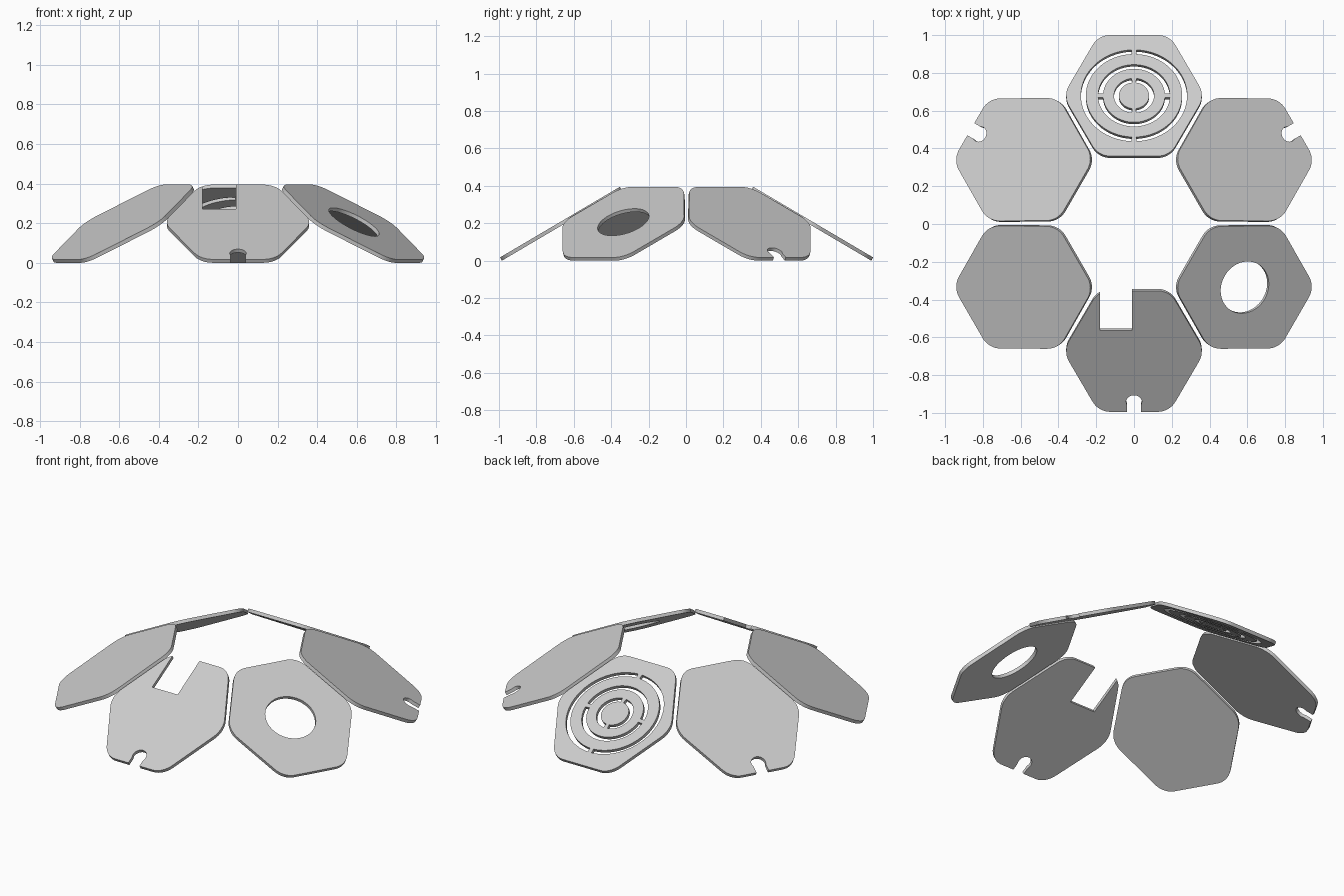
import bpy, bmesh
from math import sin, cos, pi, radians, sqrt
from mathutils import Matrix

if "Cube" in bpy.data.objects:
    bpy.data.objects.remove(bpy.data.objects["Cube"], do_unlink=True)

TILT = radians(30.5)
THICK = 0.02
HALF = 0.372            # half length along the slope
RADIUS = 0.376          # hexagon corner radius before rounding
ROUND = 0.11
RING = 0.677            # panel centre distance from the axis

grey = bpy.data.materials.new("light_grey")
grey.use_nodes = True
COLOUR = (0.6, 0.6, 0.6, 1)
grey.diffuse_color = COLOUR
grey.node_tree.nodes["Principled BSDF"].inputs["Base Color"].default_value = COLOUR


def arc(cx, cy, r, a0, a1, n):
    return [(cx + r * cos(a0 + (a1 - a0) * i / n), cy + r * sin(a0 + (a1 - a0) * i / n))
            for i in range(n + 1)]


def prism(name, outline, low, high):
    """Extrude a flat outline between two heights."""
    bm = bmesh.new()
    face = bm.faces.new([bm.verts.new((x, y, low)) for x, y in outline])
    top = bmesh.ops.extrude_face_region(bm, geom=[face])["geom"]
    moved = [v for v in top if isinstance(v, bmesh.types.BMVert)]
    bmesh.ops.translate(bm, verts=moved, vec=(0, 0, high - low))
    bmesh.ops.recalc_face_normals(bm, faces=bm.faces)
    mesh = bpy.data.meshes.new(name)
    bm.to_mesh(mesh)
    bm.free()
    mesh.materials.append(grey)
    obj = bpy.data.objects.new(name, mesh)
    bpy.context.collection.objects.link(obj)
    return obj


def hexagon():
    """Rounded hexagon, stretched along the slope."""
    inner = RADIUS - ROUND * 2 / sqrt(3)
    stretch = HALF / (RADIUS * cos(pi / 6))
    pts = []
    for k in range(6):
        a = k * pi / 3
        pts += arc(inner * cos(a), inner * sin(a), ROUND, a - pi / 6, a + pi / 6, 8)
    return [(x, y * stretch) for x, y in pts]


# Cutter outlines in panel space: x across, y down the slope
def edge_notch():
    r, mouth, cy = 0.042, 0.037, HALF - 0.06
    return [[(mouth, HALF + 0.1), (-mouth, HALF + 0.1), (-mouth, cy + 0.02)]
            + arc(0, cy, r, pi, 2 * pi, 20) + [(mouth, cy + 0.02)]]


def round_hole():
    return [arc(0, 0, 0.142, 0, 2 * pi, 48)[:-1]]


def square_notch():
    return [[(0.01, -0.129), (0.18, -0.129), (0.18, -0.5), (0.01, -0.5)]]


def ring_slots():
    outlines = []
    for outer, turn in ((0.281, pi / 2), (0.19, 0), (0.106, pi / 2)):
        inner, gap = outer - 0.026, 0.013 / outer
        for start in (turn, turn + pi):
            a, b = start + gap, start + pi - gap
            outlines.append(arc(0, 0, outer, a, b, 32) + arc(0, 0, inner, b, a, 32))
    return outlines


def panel(name, turn, cuts):
    obj = prism(name, hexagon(), -THICK, 0)
    cutters = []
    for outline in cuts:
        cutter = prism("cutter", outline, -0.1, 0.1)
        cutter.hide_render = True
        cutters.append(cutter)
        mod = obj.modifiers.new("cut", "BOOLEAN")
        mod.operation = "DIFFERENCE"
        mod.solver = "EXACT"
        mod.object = cutter
    # Bake the cuts and discard the cutters
    bpy.context.view_layer.update()
    graph = bpy.context.evaluated_depsgraph_get()
    baked = bpy.data.meshes.new_from_object(obj.evaluated_get(graph))
    obj.modifiers.clear()
    obj.data = baked
    for cutter in cutters:
        bpy.data.objects.remove(cutter, do_unlink=True)
    # Tilt the panel and swing it round the ring
    lift = HALF * sin(TILT) + THICK * cos(TILT)
    obj.matrix_world = (Matrix.Translation((0, 0.003, lift))
                        @ Matrix.Rotation(radians(turn), 4, "Z")
                        @ Matrix.Translation((0, RING, 0))
                        @ Matrix.Rotation(-TILT, 4, "X"))
    bpy.ops.object.select_all(action="DESELECT")
    obj.select_set(True)
    bpy.context.view_layer.objects.active = obj
    bpy.ops.object.shade_smooth_by_angle(angle=radians(30))


panel("back_vent_panel", 0, ring_slots())
panel("back_right_notched_panel", 60, edge_notch())
panel("front_right_plain_panel", 120, [])
panel("front_notched_panel", 180, square_notch() + edge_notch())
panel("front_left_holed_panel", 240, round_hole())
panel("back_left_notched_panel", 300, edge_notch())
